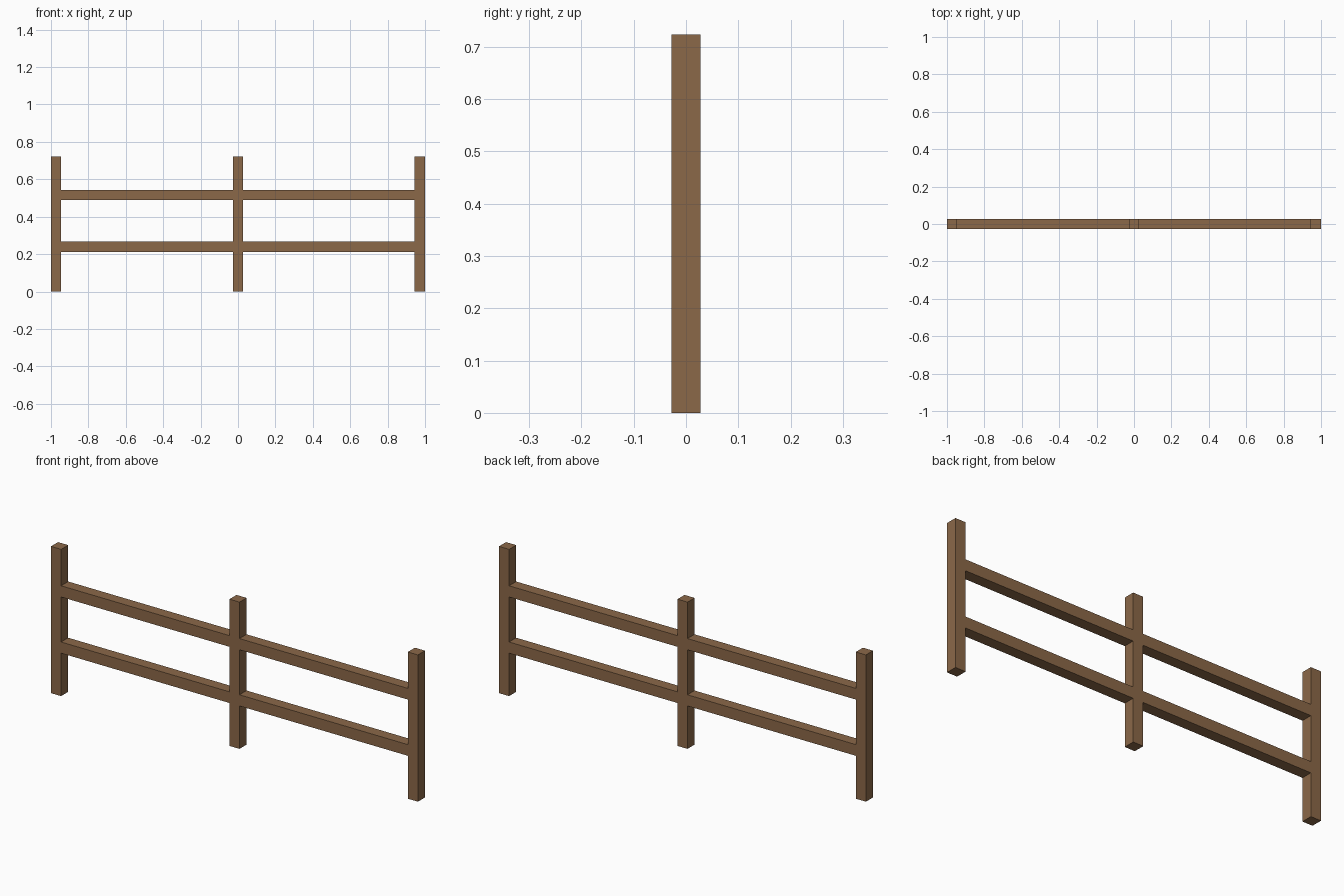
import bpy

cube = bpy.data.objects.get("Cube")
if cube:
    bpy.data.objects.remove(cube, do_unlink=True)

# Wood colour
wood = bpy.data.materials.new("brown_wood")
wood.use_nodes = True
colour = (0.26, 0.14, 0.066, 1)
wood.diffuse_color = colour
wood.node_tree.nodes["Principled BSDF"].inputs["Base Color"].default_value = colour

THICK = 0.055   # square section shared by posts and rails
HEIGHT = 0.723
POST_X = 1 - THICK / 2


def beam(name, centre, size):
    bpy.ops.mesh.primitive_cube_add(size=1, location=centre)
    obj = bpy.context.object
    obj.name = name
    obj.scale = size
    bpy.ops.object.transform_apply(location=False, rotation=False, scale=True)
    obj.data.materials.append(wood)
    return obj


# Three upright posts
for name, x in (("right_post", -POST_X), ("middle_post", 0), ("left_post", POST_X)):
    beam(name, (x, 0, HEIGHT / 2), (THICK, THICK, HEIGHT))

# Two rails in each bay, flush with the posts
span = POST_X - THICK
for side, sign in (("right", -1), ("left", 1)):
    for level, z in (("lower", 0.239), ("upper", 0.516)):
        beam(f"{side}_{level}_rail", (sign * POST_X / 2, 0, z), (span, THICK, THICK))
